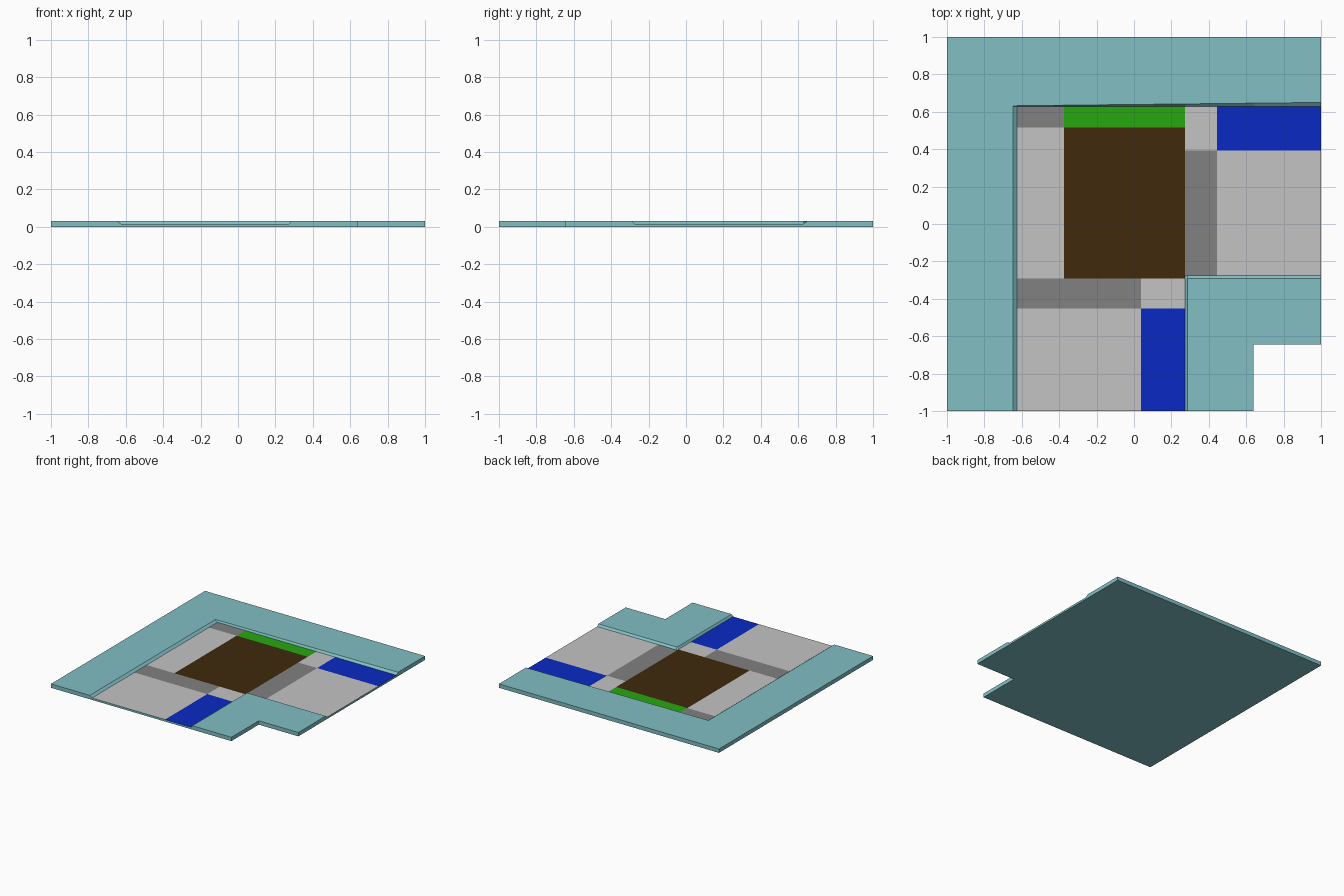
import bpy, bmesh

if "Cube" in bpy.data.objects:
    bpy.data.objects.remove(bpy.data.objects["Cube"])

TOP, FLOOR = 0.032, 0.016


def material(name, rgb):
    m = bpy.data.materials.new(name)
    m.diffuse_color = (*rgb, 1.0)
    m.use_nodes = True
    m.node_tree.nodes["Principled BSDF"].inputs["Base Color"].default_value = m.diffuse_color
    return m


teal = material("teal", (0.22, 0.52, 0.55))
light = material("light_grey", (0.55, 0.55, 0.55))
dark = material("dark_grey", (0.22, 0.22, 0.22))
brown = material("brown", (0.05, 0.023, 0.004))
green = material("green", (0.02, 0.39, 0.005))
blue = material("blue", (0.003, 0.023, 0.55))


def add_object(name, bm, mat):
    bmesh.ops.recalc_face_normals(bm, faces=bm.faces)
    me = bpy.data.meshes.new(name)
    bm.to_mesh(me)
    bm.free()
    me.materials.append(mat)
    ob = bpy.data.objects.new(name, me)
    bpy.context.collection.objects.link(ob)
    return ob


# Grid lines of the tile, including the tops of the sloped banks
xs = [-1, -0.647, -0.626, 0.273, 0.285, 0.64, 1]
ys = [-1, -0.645, -0.291, -0.275, 0.628, 0.65, 1]


def is_floor(x, y):
    inside = x >= -0.626 and y <= 0.628
    return inside and (x <= 0.273 or y >= -0.275)


# Raised slab with sunken channels and a notched corner
bm = bmesh.new()
up, low = {}, {}
for i, x in enumerate(xs):
    for j, y in enumerate(ys):
        z = FLOOR if is_floor(x, y) else TOP
        # the back bank widens slightly towards the right
        yy = 0.632 + 0.018 * (x + 0.647) / 1.647 if y == 0.65 and x > -0.65 else y
        up[i, j] = bm.verts.new((x, yy, z))
        low[i, j] = bm.verts.new((x, yy, 0))

cells = [(i, j) for i in range(len(xs) - 1) for j in range(len(ys) - 1)
         if not (xs[i] >= 0.64 and ys[j] < -0.645)]
edge_count = {}
for i, j in cells:
    ring = [(i, j), (i + 1, j), (i + 1, j + 1), (i, j + 1)]
    bm.faces.new([low[k] for k in reversed(ring)])
    if not all(is_floor(xs[a], ys[b]) for a, b in ring):
        bm.faces.new([up[k] for k in ring])
    for a, b in zip(ring, ring[1:] + ring[:1]):
        edge_count.setdefault(frozenset((a, b)), []).append((a, b))
# outer side walls
for uses in edge_count.values():
    if len(uses) == 1:
        a, b = uses[0]
        bm.faces.new((low[a], low[b], up[b], up[a]))
bmesh.ops.delete(bm, geom=[v for v in bm.verts if not v.link_faces], context='VERTS')
add_object("slab", bm, teal)


# Flat floor patches filling the channels: name, x0, x1, y0, y1, colour
patches = [
    ("courtyard", -0.374, 0.273, -0.291, 0.516, brown),
    ("grass_strip", -0.374, 0.273, 0.516, 0.628, green),
    ("pool_right", 0.444, 1, 0.393, 0.628, blue),
    ("pool_front", 0.037, 0.273, -1, -0.452, blue),
    ("path_back", -0.626, -0.374, 0.516, 0.628, dark),
    ("path_right", 0.273, 0.444, -0.275, 0.393, dark),
    ("path_front", -0.626, 0.037, -0.452, -0.291, dark),
    ("paving_left", -0.626, -0.374, -0.291, 0.516, light),
    ("paving_back", 0.273, 0.444, 0.393, 0.628, light),
    ("paving_right", 0.444, 1, -0.275, 0.393, light),
    ("paving_middle", 0.037, 0.273, -0.452, -0.291, light),
    ("paving_front", -0.626, 0.037, -1, -0.452, light),
]
for name, x0, x1, y0, y1, mat in patches:
    bm = bmesh.new()
    corners = [(x0, y0), (x1, y0), (x1, y1), (x0, y1)]
    f = bm.faces.new([bm.verts.new((x, y, FLOOR)) for x, y in corners])
    ob = add_object(name, bm, mat)
    # floor must face upwards
    if ob.data.polygons[0].normal.z < 0:
        ob.data.flip_normals()
